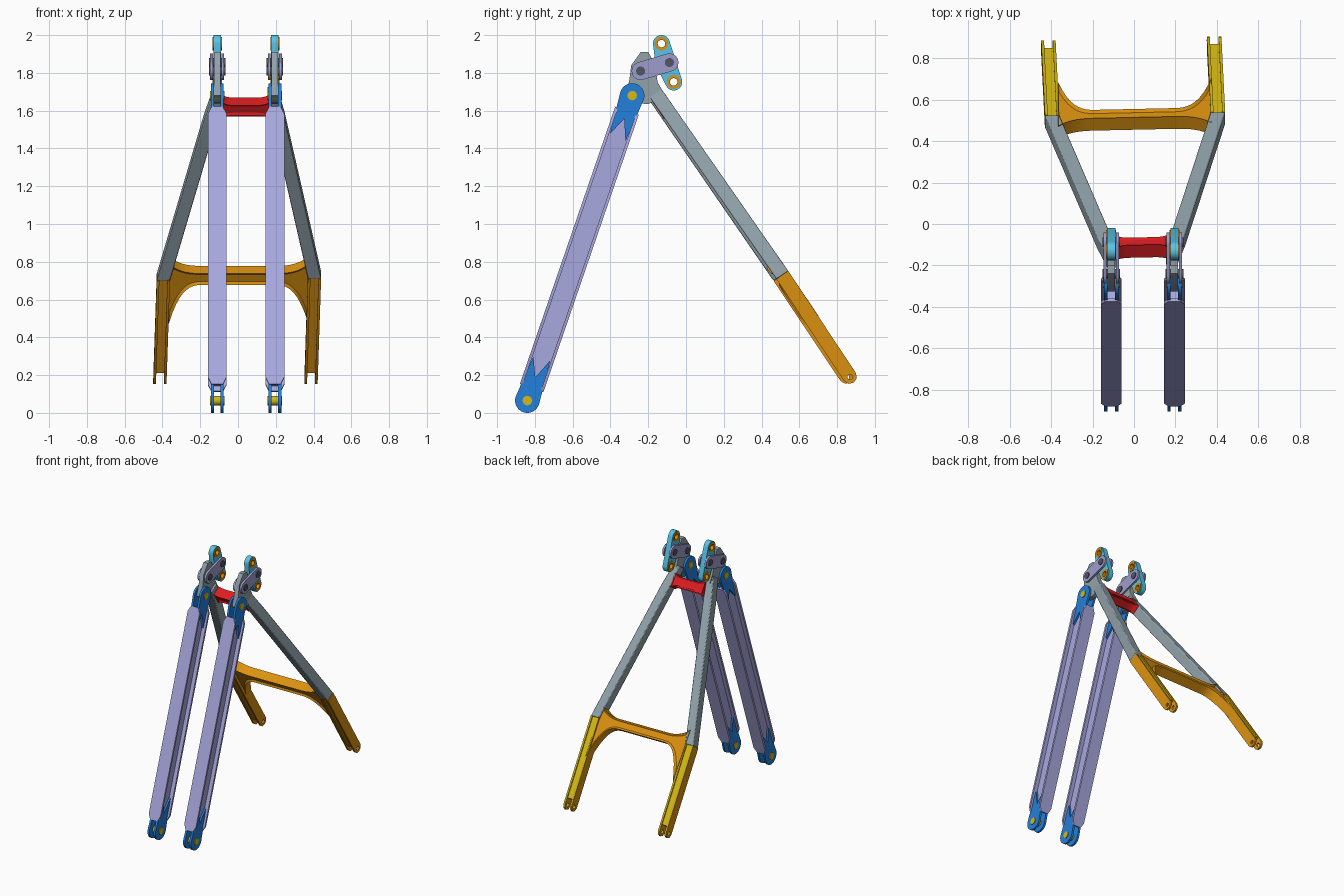
import bpy, bmesh, math
from mathutils import Vector, geometry

if "Cube" in bpy.data.objects:
    bpy.data.objects.remove(bpy.data.objects["Cube"])

X, Y, Z = Vector((1, 0, 0)), Vector((0, 1, 0)), Vector((0, 0, 1))
made = []


def material(name, r, g, b):
    lin = [((c / 255 + 0.055) / 1.055) ** 2.4 for c in (r, g, b)] + [1]
    m = bpy.data.materials.new(name)
    m.use_nodes = True
    m.diffuse_color = lin
    m.node_tree.nodes["Principled BSDF"].inputs["Base Color"].default_value = lin
    return m


LAVENDER = material("lavender", 168, 168, 224)
LINK = material("link_lavender", 158, 158, 205)
BLUE = material("blue", 36, 128, 220)
GREY = material("steel_grey", 146, 163, 171)
ORANGE = material("orange", 220, 146, 16)
YELLOW = material("yellow", 214, 186, 20)
RED = material("red", 220, 30, 32)
CYAN = material("cyan", 90, 200, 235)
DARK = material("dark_steel", 82, 86, 98)


def prism(name, pts, origin, u, v, w, w0, w1, mat, recess=None):
    """Outline in the u-v plane, extruded along w from w0 to w1."""
    o = Vector(origin)
    bm = bmesh.new()
    low, high = [[bm.verts.new(o + u * a + v * b + w * h) for a, b in pts] for h in (w0, w1)]
    caps = [bm.faces.new(low), bm.faces.new(high)]
    for i in range(len(pts)):
        j = (i + 1) % len(pts)
        bm.faces.new((low[i], low[j], high[j], high[i]))
    bmesh.ops.recalc_face_normals(bm, faces=bm.faces)
    if recess:
        for cap in caps:
            bmesh.ops.inset_region(bm, faces=[cap], thickness=recess[0], depth=-recess[1])
    me = bpy.data.meshes.new(name)
    bm.to_mesh(me)
    bm.free()
    me.materials.append(mat)
    ob = bpy.data.objects.new(name, me)
    bpy.context.collection.objects.link(ob)
    made.append(ob)
    return ob


def circle(y, z, r, n=24):
    return [(y + r * math.cos(k * math.tau / n), z + r * math.sin(k * math.tau / n)) for k in range(n)]


def hull(*discs):
    pts = [p for d in discs for p in circle(*d)]
    return [pts[i] for i in geometry.convex_hull_2d(pts)]


def plate(name, pts, x, x0, x1, mat):
    return prism(name, pts, (x, 0, 0), Y, Z, X, x0, x1, mat)


def pin(name, x, y, z, r, half, mat):
    return plate(name, circle(y, z, r), x, -half, half, mat)


def drill(ob, x, y, z, r):
    cutter = pin("cutter", x, y, z, r, 0.1, DARK)
    made.remove(cutter)
    mod = ob.modifiers.new("hole", "BOOLEAN")
    mod.operation, mod.object, mod.solver = "DIFFERENCE", cutter, "EXACT"
    bpy.context.view_layer.objects.active = ob
    bpy.ops.object.modifier_apply(modifier=mod.name)
    bpy.data.objects.remove(cutter)


def mirrored(half):
    return half + [(-a, b) for a, b in reversed(half)]


# Side-plane joints (y, z)
FOOT, HEAD = Vector((0, -0.84, 0.065)), Vector((0, -0.285, 1.68))
LENGTH = (HEAD - FOOT).length
UP = (HEAD - FOOT).normalized()
FRONT = Vector((0, -UP.z, UP.y))
DOWN = Vector((0, 0.56, -0.829)).normalized()     # along the rear legs
OUT = Vector((0, -DOWN.z, DOWN.y))                # upper face of the rear legs


def strut(side, x):
    """I-section front strut with a fork and a pin at each end."""
    base = FOOT + X * x
    s0, s1 = 0.07, LENGTH - 0.085
    c = 0.04
    flange = [(s0, -0.03), (s0 + c, -0.05), (s1 - c, -0.05), (s1, -0.03),
              (s1, 0.03), (s1 - c, 0.05), (s0 + c, 0.05), (s0, 0.03)]
    for n, a, b in (("front", 0.05, 0.066), ("back", -0.066, -0.05)):
        prism(f"{side}_strut_{n}_flange", flange, base, UP, X, FRONT, a, b, LAVENDER)
    web = [(0.1, -0.055), (LENGTH - 0.1, -0.055), (LENGTH - 0.1, 0.055), (0.1, 0.055)]
    prism(f"{side}_strut_web", web, base, UP, FRONT, X, -0.02, 0.02, LAVENDER)
    eye = [(0.065 * math.cos(t), 0.065 * math.sin(t))
           for t in [math.pi * (0.5 + k / 16) for k in range(17)]]
    fork = eye + [(0.09, -0.058), (0.24, -0.045), (0.13, 0), (0.23, 0.045), (0.09, 0.058)]
    for end, joint, d in (("lower", FOOT, UP), ("upper", HEAD, -UP)):
        for n, a in (("inner", -0.034), ("outer", 0.018)):
            prism(f"{side}_{end}_fork_{n}", fork, joint + X * x, d, FRONT, X, a, a + 0.016, BLUE)
        pin(f"{side}_{end}_fork_pin", x, joint.y, joint.z, 0.025, 0.039, YELLOW)


def head(side, x):
    """Lug on top of the rear leg, side links and rocker."""
    lug = [(-0.24, 1.91), (-0.2, 1.91), (-0.165, 1.85), (-0.15, 1.75), (-0.11, 1.68),
           (-0.2, 1.635), (-0.27, 1.64), (-0.325, 1.68), (-0.3, 1.76), (-0.29, 1.84)]
    plate(f"{side}_lug", lug, x, -0.018, 0.018, GREY)
    rocker = plate(f"{side}_rocker", hull((-0.13, 1.955, 0.045), (-0.065, 1.752, 0.045),
                                          (-0.115, 1.86, 0.048)), x, -0.02, 0.02, CYAN)
    for n, y, z in (("top", -0.13, 1.955), ("bottom", -0.065, 1.752)):
        ring = pin(f"{side}_{n}_bushing", x, y, z, 0.036, 0.024, ORANGE)
        drill(rocker, x, y, z, 0.03)
        drill(ring, x, y, z, 0.02)
    bar = hull((-0.24, 1.81, 0.048), (-0.088, 1.855, 0.048))
    for n, a in (("inner", -0.037), ("outer", 0.022)):
        plate(f"{side}_link_{n}", bar, x, a, a + 0.015, LINK)
    for n, y, z in (("front", -0.24, 1.81), ("back", -0.088, 1.855)):
        pin(f"{side}_link_{n}_bolt", x, y, z, 0.024, 0.043, DARK)


def rear_leg(side, top, knee, toe):
    """Solid upper leg and open channel lower leg with a forked toe."""
    top, knee, toe = Vector(top), Vector(knee), Vector(toe)
    w, h = 0.035, 0.038
    box = [(-0.04, -w + 0.008), (0.1, -w), (1, -w), (1, w), (0.1, w), (-0.04, w - 0.008)]
    leg = prism(f"{side}_upper_leg", box, top, knee - top, X, OUT, -h, h, GREY)
    bev = leg.modifiers.new("soft edges", "BEVEL")
    bev.width, bev.segments = 0.006, 2
    run = toe - knee
    wall = [(0, -h), (1.0, -h), (1.04, -0.026), (1.055, 0), (1.04, 0.026), (1.0, h), (0, h)]
    parts = []
    for n, a in (("right", -w), ("left", w - 0.014)):
        ob = prism(f"{side}_lower_leg_{n}_wall", wall, knee, run, OUT, X, a, a + 0.014, ORANGE)
        drill(ob, toe.x, toe.y, toe.z, 0.014)
        parts.append(ob)
    core = [(0, -w + 0.01), (0.93, -w + 0.01), (0.93, w - 0.01), (0, w - 0.01)]
    parts.append(prism(f"{side}_lower_leg_web", core, knee, run, X, OUT, -0.03, 0.03, ORANGE))
    # upper faces are yellow
    for ob in parts:
        ob.data.materials.append(YELLOW)
        for p in ob.data.polygons:
            if p.normal.dot(OUT) > 0.8:
                p.material_index = 1


for side, x in (("right", -0.11), ("left", 0.195)):
    strut(side, x)
    head(side, x)

rear_leg("right", (-0.115, -0.155, 1.665), (-0.395, 0.495, 0.72), (-0.413, 0.85, 0.19))
rear_leg("left", (0.19, -0.145, 1.67), (0.405, 0.51, 0.73), (0.387, 0.868, 0.19))

# Crossbar between the rear legs, flaring into gussets
SKEW = Vector((1, 0.022, 0))
N = 10
lower = [(0.37 - 0.19 * k / N, 0.036 + 0.25 * (1 - k / N) ** 3) for k in range(N + 1)]
upper = [(0.18 + 0.19 * k / N, -0.036 - 0.06 * (k / N) ** 3) for k in range(N + 1)]
outline = mirrored(upper + lower)
prism("rear_crossbar", outline, (0.003, 0.505, 0.728), SKEW, DOWN, OUT, -0.036, 0.036,
      ORANGE, recess=(0.014, 0.012))

# Upper crossbar
edge = [(0.05 + 0.08 * k / N, 0.032 + 0.022 * (k / N) ** 3) for k in range(N + 1)]
outline = mirrored([(a, -b) for a, b in edge] + edge[::-1])
prism("upper_crossbar", outline, (0.04, -0.113, 1.622), SKEW, DOWN, OUT, -0.037, 0.037,
      RED, recess=(0.012, 0.008))

# Smooth the round parts, keep hard edges
bpy.ops.object.select_all(action="DESELECT")
for ob in made:
    ob.select_set(True)
bpy.context.view_layer.objects.active = made[0]
bpy.ops.object.shade_smooth_by_angle(angle=math.radians(30))
